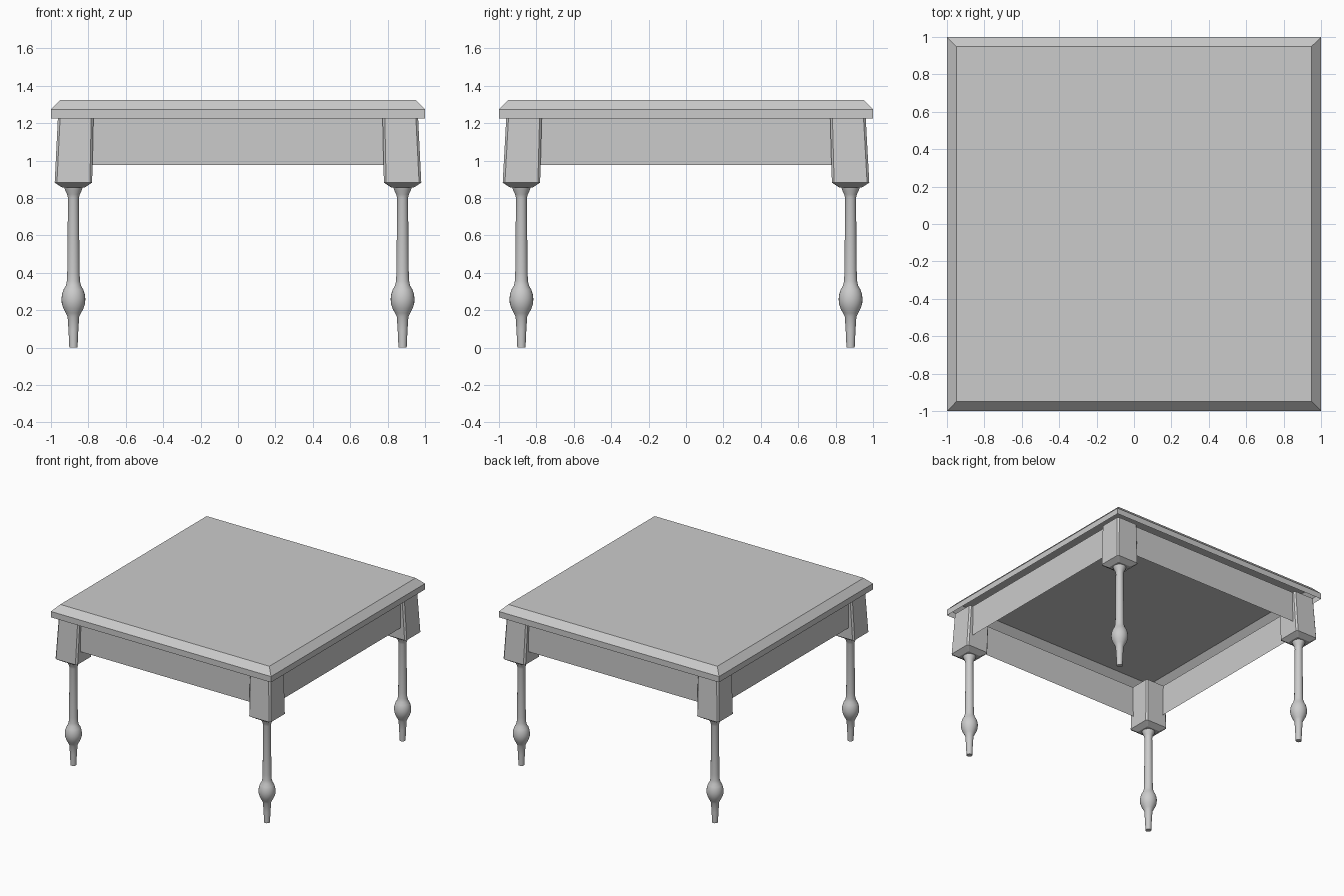
import bpy, bmesh, math

if "Cube" in bpy.data.objects:
    bpy.data.objects.remove(bpy.data.objects["Cube"])


def finish(name, bm, smooth=False):
    bmesh.ops.recalc_face_normals(bm, faces=bm.faces)
    mesh = bpy.data.meshes.new(name)
    bm.to_mesh(mesh)
    bm.free()
    obj = bpy.data.objects.new(name, mesh)
    bpy.context.collection.objects.link(obj)
    if smooth:
        bpy.ops.object.select_all(action='DESELECT')
        obj.select_set(True)
        bpy.context.view_layer.objects.active = obj
        bpy.ops.object.shade_smooth_by_angle(angle=math.radians(35))
    return obj


def loft(bm, rings, cap_start=False, cap_end=False):
    """Join equal-length rings of points with quads."""
    loops = [[bm.verts.new(p) for p in ring] for ring in rings]
    for a, b in zip(loops, loops[1:]):
        n = len(a)
        for i in range(n):
            bm.faces.new((a[i], a[(i + 1) % n], b[(i + 1) % n], b[i]))
    if cap_start:
        bm.faces.new(loops[0])
    if cap_end:
        bm.faces.new(loops[-1])


def square(h, z):
    return [(x * h, y * h, z) for x, y in ((-1, -1), (1, -1), (1, 1), (-1, 1))]


def chamfered_square(h, z, c, k=0.012):
    pts = [(-h, -h + k), (-h + k, -h), (h - k, -h), (h, -h + k),
           (h, h - k), (h - k, h), (-h + k, h), (-h, h - k)]
    return [(c[0] + x, c[1] + y, z) for x, y in pts]


def circle(r, z, c, n=24):
    return [(c[0] + r * math.cos(2 * math.pi * i / n),
             c[1] + r * math.sin(2 * math.pi * i / n), z) for i in range(n)]


# Table top: bevelled shell, open underneath
bm = bmesh.new()
loft(bm, [square(1, 1.225), square(1, 1.273), square(0.95, 1.325)], cap_end=True)
finish("table_top", bm)

# Aprons: thin boards between the leg blocks
A, W = 0.935, 0.785
for name, (dx, dy) in {"front": (0, -1), "back": (0, 1),
                       "left": (-1, 0), "right": (1, 0)}.items():
    bm = bmesh.new()
    pts = [(dx * A + dy * t, dy * A + dx * t, z)
           for t, z in ((-W, 0.977), (W, 0.977), (W, 1.228), (-W, 1.228))]
    bm.faces.new([bm.verts.new(p) for p in pts])
    finish(name + "_apron", bm)

# Turned leg profile: (radius, height)
PROFILE = [(0.022, 0), (0.026, 0.09), (0.031, 0.165), (0.041, 0.185),
           (0.054, 0.21), (0.062, 0.235), (0.064, 0.26), (0.061, 0.285),
           (0.053, 0.31), (0.041, 0.33), (0.035, 0.355), (0.033, 0.40),
           (0.029, 0.80), (0.034, 0.82), (0.044, 0.84), (0.049, 0.857)]

for sx, side in ((-1, "left"), (1, "right")):
    for sy, end in ((-1, "front"), (1, "back")):
        low, high = (0.88 * sx, 0.88 * sy), (0.868 * sx, 0.866 * sy)
        # Square block, leaning slightly outward, with tapered underside
        bm = bmesh.new()
        loft(bm, [chamfered_square(0.060, 0.856, low, 0.008),
                  chamfered_square(0.100, 0.882, low),
                  chamfered_square(0.095, 1.228, high)], True, True)
        finish(f"{end}_{side}_leg_block", bm)
        # Turned leg
        bm = bmesh.new()
        loft(bm, [circle(r, z, low) for r, z in PROFILE], True)
        finish(f"{end}_{side}_turned_leg", bm, smooth=True)
